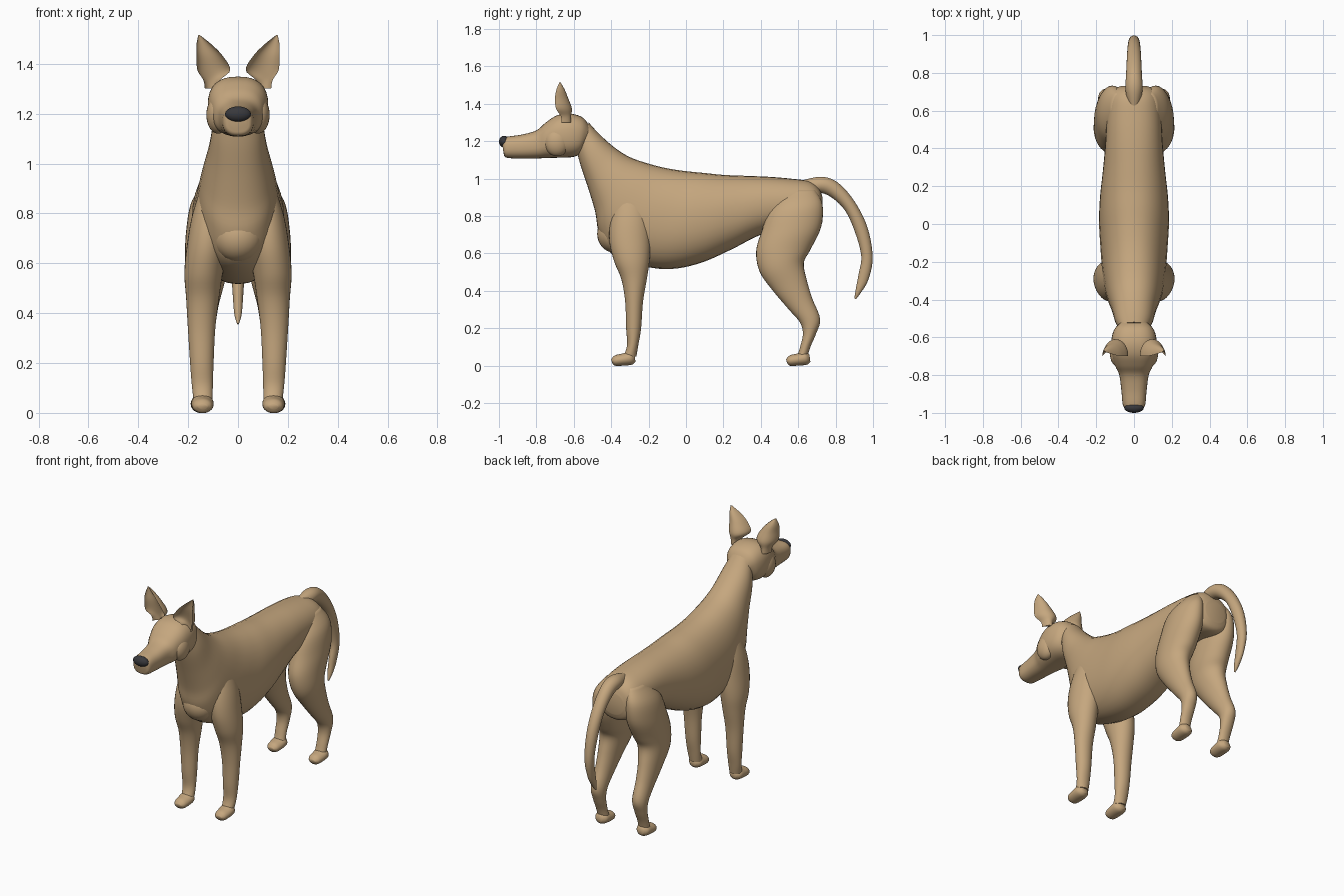
import bpy, bmesh, math
from mathutils import Vector

default = bpy.data.objects.get("Cube")
if default:
    bpy.data.objects.remove(default)


def make_material(name, colour):
    material = bpy.data.materials.new(name)
    material.use_nodes = True
    material.diffuse_color = colour
    material.node_tree.nodes["Principled BSDF"].inputs["Base Color"].default_value = colour
    return material


fur = make_material("tan_fur", (.56, .385, .21, 1))
dark = make_material("dark_nose", (.04, .04, .045, 1))


def finish(name, bm, material, sharp_angle):
    bmesh.ops.recalc_face_normals(bm, faces=bm.faces)
    mesh = bpy.data.meshes.new(name)
    bm.to_mesh(mesh)
    bm.free()
    mesh.materials.append(material)
    mesh.shade_smooth()
    mesh.set_sharp_from_angle(angle=math.radians(sharp_angle))
    obj = bpy.data.objects.new(name, mesh)
    bpy.context.collection.objects.link(obj)
    return obj


def refine(rows, steps=5):
    """Smooth a list of section rows with a Catmull-Rom spline."""
    rows = [Vector(row) for row in rows]
    padded = [rows[0]] + rows + [rows[-1]]
    result = []
    for a, b, c, d in zip(padded, padded[1:], padded[2:], padded[3:]):
        for i in range(steps):
            t = i / steps
            result.append(.5 * (2 * b + (c - a) * t + (2 * a - 5 * b + 4 * c - d) * t ** 2
                                + (3 * b - a - 3 * c + d) * t ** 3))
    return result + [rows[-1]]


def skin(name, rings, material=fur, sharp_angle=60):
    """Join rings of points into a closed tube."""
    bm = bmesh.new()
    loops = [[bm.verts.new(point) for point in ring] for ring in rings]
    for low, high in zip(loops, loops[1:]):
        for i in range(len(low)):
            bm.faces.new((low[i - 1], low[i], high[i], high[i - 1]))
    bm.faces.new(loops[0])
    bm.faces.new(loops[-1])
    return finish(name, bm, material, sharp_angle)


def signed_power(value, power):
    return math.copysign(abs(value) ** power, value)


def loft(name, rows, x=0, side=1, y=0, power=1, segments=32):
    """Rows hold two opposite outline points (y, z, y, z), half width and optional x."""
    rings = []
    for row in refine(rows):
        first, second = Vector((0, row[0], row[1])), Vector((0, row[2], row[3]))
        centre, half = (first + second) / 2, (first - second) / 2
        centre.x = side * (row[5] if len(row) > 5 else x)
        centre.y += y
        ring = []
        for i in range(segments):
            angle = math.tau * i / segments
            across = signed_power(math.cos(angle), power) * row[4]
            ring.append(centre + Vector((across, 0, 0)) + half * signed_power(math.sin(angle), power))
        rings.append(ring)
    return skin(name, rings)


def ellipsoid(name, centre, radii, material=fur):
    bm = bmesh.new()
    bmesh.ops.create_uvsphere(bm, u_segments=24, v_segments=16, radius=1)
    for vert in bm.verts:
        vert.co = Vector(centre) + Vector(a * b for a, b in zip(vert.co, radii))
    return finish(name, bm, material, 60)


# Neck and torso in one continuous form
loft("torso_and_neck", [
    (-.52, 1.30, -.58, 1.13, .08),
    (-.46, 1.235, -.56, 1.06, .1),
    (-.38, 1.165, -.52, .94, .117),
    (-.3, 1.115, -.485, .82, .138),
    (-.2, 1.08, -.465, .71, .155),
    (-.1, 1.055, -.4, .6, .168),
    (0, 1.04, -.24, .535, .178),
    (.1, 1.03, -.08, .517, .185),
    (.2, 1.02, .08, .55, .18),
    (.32, 1.015, .24, .62, .165),
    (.44, 1.01, .4, .7, .152),
    (.56, 1, .54, .73, .145),
    (.66, .985, .66, .72, .137),
    (.71, .95, .71, .73, .115),
    (.73, .9, .73, .77, .07),
], power=.92)
ellipsoid("breast", (0, -.385, .705), (.1, .09, .1))

# Head with long muzzle
loft("head", [
    (-.985, 1.2, -.975, 1.135, .035),
    (-.965, 1.222, -.96, 1.112, .058),
    (-.88, 1.235, -.88, 1.108, .067),
    (-.8, 1.258, -.8, 1.108, .078),
    (-.75, 1.3, -.75, 1.11, .1),
    (-.69, 1.338, -.68, 1.112, .118),
    (-.62, 1.348, -.61, 1.115, .12),
    (-.55, 1.325, -.57, 1.13, .105),
    (-.51, 1.27, -.55, 1.16, .075),
], power=.8)
ellipsoid("nose", (0, -.973, 1.198), (.052, .027, .031), dark)

# Tail arching over and hanging down
loft("tail", [
    (.6, .985, .64, .9, .03),
    (.72, 1.01, .7, .925, .045),
    (.81, .98, .77, .905, .042),
    (.9, .88, .85, .83, .038),
    (.97, .74, .905, .71, .034),
    (.998, .58, .937, .585, .028),
    (.975, .46, .922, .485, .021),
    (.935, .39, .907, .405, .015),
    (.908, .355, .9, .36, .004),
])

fore_rows = [
    (-.35, .93, -.24, .93, .025, .115),
    (-.4, .79, -.2, .8, .068, .115),
    (-.41, .67, -.19, .67, .08, .125),
    (-.385, .56, -.195, .56, .077, .138),
    (-.345, .46, -.21, .46, .066, .142),
    (-.325, .34, -.23, .34, .055, .146),
    (-.32, .2, -.24, .2, .047, .145),
    (-.315, .11, -.255, .11, .042, .143),
    (-.335, .05, -.265, .05, .038, .14),
]
hind_rows = [
    (.54, .94, .69, .94, .035, .085),
    (.45, .84, .73, .86, .075, .11),
    (.405, .72, .722, .74, .09, .118),
    (.375, .61, .665, .62, .09, .123),
    (.395, .5, .63, .55, .08, .133),
    (.465, .4, .645, .46, .062, .14),
    (.55, .3, .675, .36, .05, .143),
    (.61, .23, .717, .25, .045, .145),
    (.625, .17, .695, .17, .04, .145),
    (.61, .1, .665, .1, .036, .145),
    (.595, .05, .65, .05, .036, .143),
]
paw_rows = [
    (0, .035, .005, .015, .02),
    (.02, .055, .02, 0, .037),
    (.06, .065, .06, 0, .044),
    (.1, .075, .11, .005, .042),
    (.125, .06, .13, .02, .02),
]
# Ear sections: height, centre x, front rim y, half width, depth
ear_rows = [
    (1.3, .105, -.665, .028, .05),
    (1.335, .105, -.67, .034, .055),
    (1.375, .097, -.695, .066, .085),
    (1.43, .113, -.7, .053, .07),
    (1.475, .135, -.693, .032, .045),
    (1.515, .156, -.677, .003, .006),
]


def ear(name, side):
    """Cupped ear: rounded back and a hollow front."""
    rings = []
    for z, x, y, width, depth in refine(ear_rows):
        ring = []
        for i in range(32):
            angle = math.tau * i / 32
            bulge = math.sin(angle)
            reach = bulge if bulge > 0 else -.6 * bulge
            ring.append((side * (x + width * math.cos(angle)), y + depth * reach, z))
        rings.append(ring)
    skin(name, rings, sharp_angle=50)


# Paired parts on both sides
for label, side in (("left", 1), ("right", -1)):
    loft(label + "_front_leg", fore_rows, side=side)
    loft(label + "_hind_leg", hind_rows, side=side)
    loft(label + "_front_paw", paw_rows, x=.142, side=side, y=-.4)
    loft(label + "_hind_paw", paw_rows, x=.145, side=side, y=.535)
    ellipsoid(label + "_cheek", (side * .08, -.69, 1.195), (.047, .068, .075))
    ear(label + "_ear", side)
